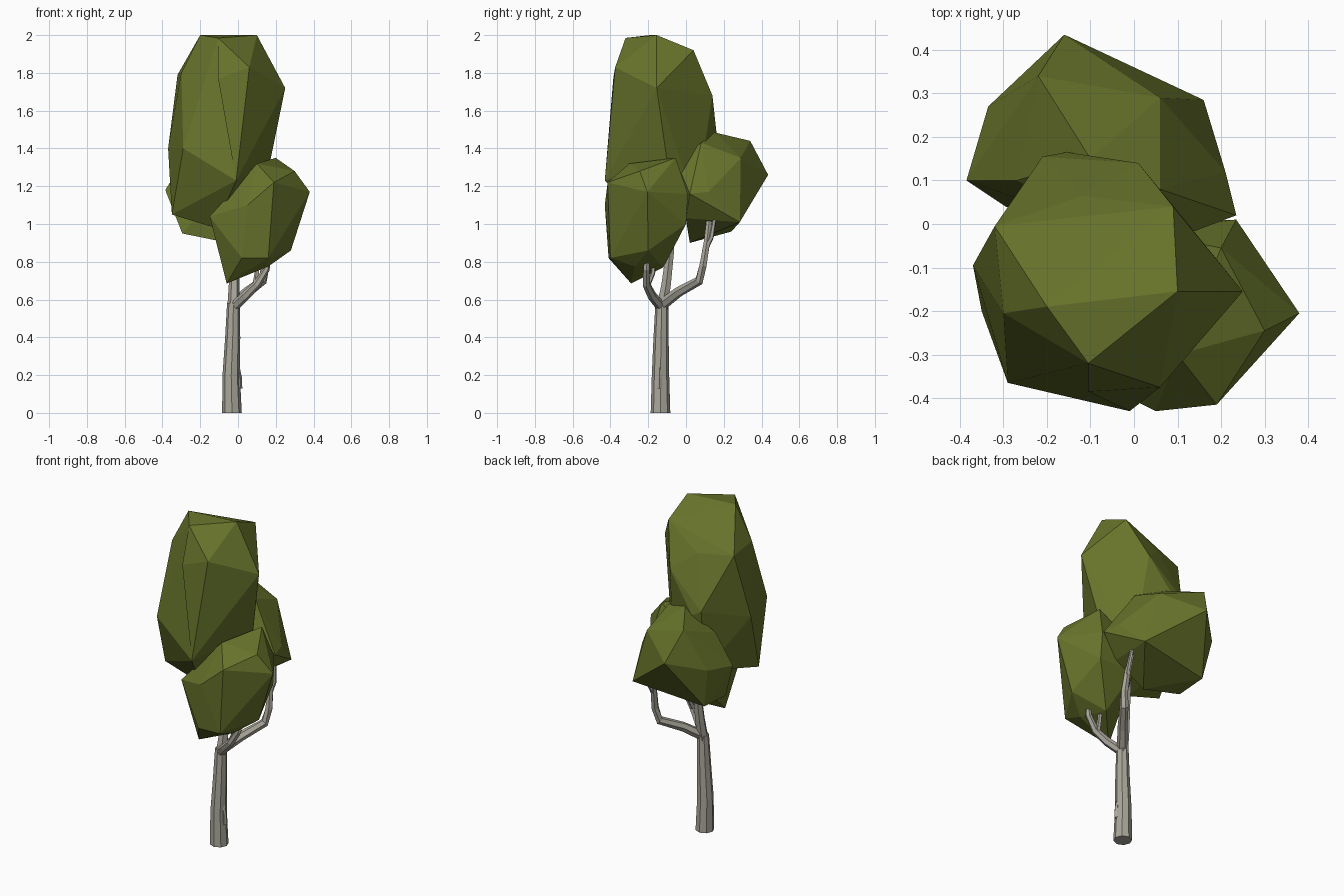
import bpy
import bmesh
from math import cos, sin, tau
from mathutils import Vector

default_cube = bpy.data.objects.get("Cube")
if default_cube:
    bpy.data.objects.remove(default_cube, do_unlink=True)


def make_material(name, colour):
    material = bpy.data.materials.new(name)
    material.use_nodes = True
    material.diffuse_color = (*colour, 1)
    shader = material.node_tree.nodes["Principled BSDF"]
    shader.inputs["Base Color"].default_value = (*colour, 1)
    shader.inputs["Roughness"].default_value = 0.9
    return material


leaf_green = make_material("olive leaf green", (0.135, 0.172, 0.024))
bark_grey = make_material("pale bark grey", (0.40, 0.385, 0.325))


def add_object(name, bm, material):
    bmesh.ops.recalc_face_normals(bm, faces=bm.faces)
    mesh = bpy.data.meshes.new(name)
    bm.to_mesh(mesh)
    bm.free()
    mesh.materials.append(material)
    part = bpy.data.objects.new(name, mesh)
    bpy.context.collection.objects.link(part)
    return part


def foliage(name, corners, creases=()):
    """Wrap a faceted clump around its corners, then turn edges inward."""
    bm = bmesh.new()
    verts = [bm.verts.new(corner) for corner in corners]
    hull = bmesh.ops.convex_hull(bm, input=verts)
    for first, second in creases:
        ridge = bm.edges.get((verts[corners.index(first)],
                              verts[corners.index(second)]))
        if ridge:
            bmesh.utils.edge_rotate(ridge, True)
    inside = [item for item in hull["geom_interior"]
              if isinstance(item, bmesh.types.BMVert)]
    bmesh.ops.delete(bm, geom=inside, context="VERTS")
    return add_object(name, bm, leaf_green)


def limb(name, path, start_radius, end_radius, sides):
    """Tapered flat-sided tube along a path, capped at both ends."""
    bm = bmesh.new()
    points = [Vector(point) for point in path]
    last = len(points) - 1
    rings = []
    for i, point in enumerate(points):
        along = points[min(i + 1, last)] - points[max(i - 1, 0)]
        if i == 0 and point.z == 0:
            along = Vector((0, 0, 1))
        along.normalize()
        side = along.cross(Vector((0, 1, 0))).normalized()
        front = along.cross(side)
        radius = start_radius + (end_radius - start_radius) * i / last
        rings.append([
            bm.verts.new(point + radius * (side * cos(tau * k / sides)
                                           + front * sin(tau * k / sides)))
            for k in range(sides)])
    for lower, upper in zip(rings, rings[1:]):
        for k in range(sides):
            n = (k + 1) % sides
            bm.faces.new((lower[k], lower[n], upper[n], upper[k]))
    bm.faces.new(rings[0])
    bm.faces.new(rings[-1])
    return add_object(name, bm, bark_grey)


# Tall main crown, with a groove down its front
brow = (-.105, -.385, 1.77)
cheek = (-.29, -.365, 1.4)
foliage("main_crown", [
    (.1, -.155, 2), (-.2, -.19, 2), (-.105, -.32, 1.985), (.09, .04, 1.92),
    (.25, -.155, 1.72), (.06, -.375, 1.83), brow,
    (-.3, -.205, 1.8), (-.32, -.005, 1.79), (-.12, .065, 1.78),
    (.01, .14, 1.68), (-.155, .165, 1.45), (-.21, .155, 1.48),
    (-.37, -.095, 1.4), cheek, (-.01, -.43, 1.23),
    (-.35, -.2, 1.05), (.17, -.1, 1.33), (-.12, -.2, .98),
    (-.2, .1, 1.1), (.05, .05, 1.1)], creases=[(brow, cheek)])

# Rear clump
foliage("rear_clump", [
    (-.1, .15, 1.485), (.06, .08, 1.43), (-.22, .34, 1.44),
    (-.16, .435, 1.26), (.06, .29, 1.35), (.16, .285, 1.01),
    (.21, .12, 1.17), (.235, .02, 1.16), (.05, -.05, 1.33),
    (-.335, .27, 1.2), (-.385, .1, 1.18), (-.295, .04, .95),
    (-.05, .02, .9), (-.29, .24, .96), (-.27, .1, 1.35), (.13, 0, 1.03)])

# Low front clump
foliage("front_clump", [
    (.2, -.055, 1.35), (.1, -.3, 1.32), (.3, -.245, 1.28),
    (.38, -.205, 1.17), (.19, -.415, 1.22), (.235, .01, 1.16),
    (.05, -.43, 1.1), (-.15, -.33, 1.04), (.02, -.41, .82),
    (.16, -.4, .82), (-.06, -.29, .685), (.16, -.27, .775),
    (.1, -.12, .77), (.28, -.2, .86), (.24, 0, 1), (0, 0, 1),
    (.02, -.02, 1.2)])

# Trunk and stem running up into the crown
limb("trunk", [(-.032, -.135, 0), (-.036, -.135, .2), (-.028, -.132, .4),
               (-.024, -.128, .58)], .052, .034, 8)
limb("upper_stem", [(-.024, -.128, .55), (-.02, -.105, .68),
                    (-.015, -.085, .85), (-.03, -.08, 1.1)], .033, .02, 6)
limb("trunk_knob", [(-.005, -.14, .26), (.008, -.14, .19), (.009, -.14, .13)],
     .01, .014, 5)

# Branches carrying the two side clumps
limb("rear_branch", [(-.025, -.13, .57), (.05, -.04, .64), (.13, .07, .7),
                     (.145, .09, .78), (.14, .11, .9), (.11, .13, 1.08)],
     .03, .016, 6)
limb("rear_twig", [(.14, .1, .86), (.15, .135, .93), (.14, .15, 1.02)],
     .015, .01, 5)
limb("front_branch", [(-.025, -.13, .56), (.04, -.18, .62),
                      (.1, -.21, .68), (.15, -.21, .76), (.16, -.2, .88)],
     .028, .015, 6)
limb("front_twig", [(.09, -.205, .67), (.1, -.175, .74), (.1, -.16, .88)],
     .015, .01, 5)
